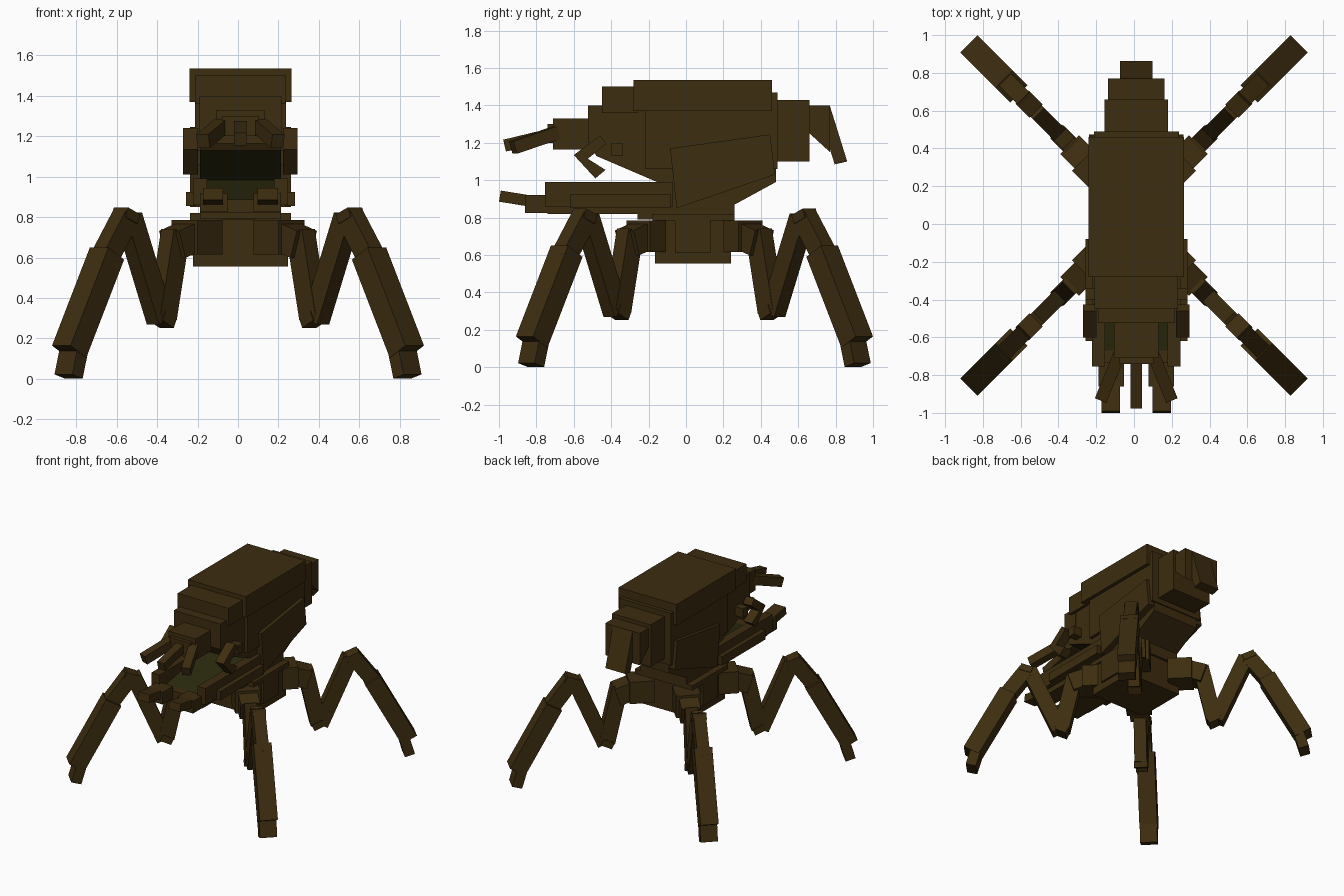
import bpy
import bmesh
from mathutils import Vector, Matrix

if "Cube" in bpy.data.objects:
    bpy.data.objects.remove(bpy.data.objects["Cube"], do_unlink=True)

CX = 0.012  # centre line of the body


def material(name, rgb):
    m = bpy.data.materials.new(name)
    m.use_nodes = True
    m.diffuse_color = (*rgb, 1)
    m.node_tree.nodes["Principled BSDF"].inputs["Base Color"].default_value = (*rgb, 1)
    return m


brown = material("dark brown shell", (0.047, 0.026, 0.005))
green = material("dark green mouth", (0.023, 0.024, 0.004))


def finish(name, bm, mat=brown):
    bmesh.ops.recalc_face_normals(bm, faces=bm.faces)
    mesh = bpy.data.meshes.new(name)
    bm.to_mesh(mesh)
    bm.free()
    mesh.materials.append(mat)
    ob = bpy.data.objects.new(name, mesh)
    bpy.context.collection.objects.link(ob)
    return ob


def box(name, x, y, z):
    """Axis-aligned box from three (low, high) ranges."""
    bm = bmesh.new()
    size = [b - a for a, b in (x, y, z)]
    mid = [(a + b) / 2 for a, b in (x, y, z)]
    bmesh.ops.create_cube(bm, size=1, matrix=Matrix.Translation(mid) @ Matrix.Diagonal((*size, 1)))
    return finish(name, bm)


def mid_box(name, half, y, z):
    return box(name, (CX - half, CX + half), y, z)


def side_boxes(name, inner, outer, y, z):
    for side, s in (("left", 1), ("right", -1)):
        box(f"{side}_{name}", sorted((CX + s * inner, CX + s * outer)), y, z)


def bar(name, start, end, thick, width):
    """Box running between two points, its width kept level."""
    a, b = Vector(start), Vector(end)
    along = (b - a).normalized()
    level = along.cross(Vector((0, 0, 1))).normalized()
    up = level.cross(along)
    rot = Matrix((level, along, up)).transposed().to_4x4()
    bm = bmesh.new()
    bmesh.ops.create_cube(bm, size=1, matrix=Matrix.Translation((a + b) / 2) @ rot
                          @ Matrix.Diagonal((width, (b - a).length, thick, 1)))
    return finish(name, bm)


def prism(name, profile, x0, x1, mat=brown):
    """Side profile in (y, z) extruded across x."""
    bm = bmesh.new()
    face = bm.faces.new([bm.verts.new((x0, y, z)) for y, z in profile])
    new = bmesh.ops.extrude_face_region(bm, geom=[face])["geom"]
    bmesh.ops.translate(bm, vec=(x1 - x0, 0, 0),
                        verts=[v for v in new if isinstance(v, bmesh.types.BMVert)])
    return finish(name, bm, mat)


# Main body, with the roof of the mouth painted on its forward underside
torso = prism("torso", [(-.52, 1.37), (.485, 1.44), (.48, .99), (.26, .87), (.2, .8),
                        (-.18, .8), (-.13, .98), (-.48, 1.13), (-.52, 1.2)],
              CX - .2, CX + .2)
torso.data.materials.append(green)
for p in torso.data.polygons:
    if p.normal.z < -.6 and p.normal.y < -.2:
        p.material_index = 1

mid_box("back_shell", .252, (-.28, .46), (1.37, 1.535))
mid_box("flank_band", .225, (-.22, .49), (1.06, 1.47))
mid_box("brow_shell", .222, (-.45, -.26), (1.36, 1.5))
mid_box("forehead", .202, (-.525, -.4), (1.2, 1.4))
mid_box("snout", .118, (-.71, -.5), (1.165, 1.33))
mid_box("snout_tip", .09, (-.74, -.7), (1.2, 1.3))

# Upper fangs
bar("middle_fang", (CX, -.7, 1.25), (CX, -.97, 1.185), .065, .062)
for side, s in (("left", 1), ("right", -1)):
    bar(f"{side}_fang", (CX + s * .09, -.69, 1.255), (CX + s * .185, -.925, 1.175), .07, .065)

# Tilted flank plates and hooked cheek spurs
for side, s in (("left", 1), ("right", -1)):
    prism(f"{side}_flank_plate", [(-.085, 1.17), (.45, 1.245), (.475, 1.03), (-.05, .85)],
          CX + s * .19, CX + s * .25)
    prism(f"{side}_cheek_spur", [(-.6, 1.135), (-.46, 1.24), (-.425, 1.195), (-.525, 1.115),
                                 (-.43, 1.055), (-.485, 1.01)],
          CX + s * .21, CX + s * .283)
side_boxes("cheek_mount", .19, .27, (-.4, -.34), (1.13, 1.2))

# Lower jaw
mid_box("jaw_floor", .2, (-.74, -.05), (.82, .888))
prism("mouth_floor", [(-.67, .888), (-.1, .99), (-.1, .87), (-.67, .87)],
      CX - .17, CX + .17, green)
side_boxes("jaw_rail", .165, .235, (-.755, -.07), (.86, .99))
side_boxes("jaw_guard", .22, .27, (-.62, -.08), (.855, .925))
side_boxes("tusk_base", .065, .2, (-.86, -.73), (.825, .92))
for side, s in (("left", 1), ("right", -1)):
    x = CX + s * .135
    bar(f"{side}_tusk", (x, -.84, .89), (x, -.995, .915), .06, .1)

# Tail
mid_box("tail_base", .168, (.48, .66), (1.1, 1.43))
prism("tail_middle", [(.65, 1.4), (.77, 1.4), (.77, 1.15), (.65, 1.26)],
      CX - .15, CX + .15)
prism("stinger", [(.74, 1.395), (.77, 1.395), (.862, 1.1), (.795, 1.085), (.74, 1.26)],
      CX - .085, CX + .085)

# Hips
mid_box("hip_block", .235, (-.165, .24), (.555, .79))
mid_box("hip_collar", .25, (-.18, .26), (.785, .82))
mid_box("hip_side_plates", .25, (-.06, .13), (.61, .79))
mid_box("neck", .2, (-.26, .26), (.79, .87))

# Leg parts: name, start and end as (outward, height), thickness, width
LEG = [
    ("hip_joint", (.14, .7), (.265, .7), .17, .18),
    ("hip_cap", (.25, .7), (.325, .665), .14, .14),
    ("thigh", (.308, .73), (.375, .3), .115, .09),
    ("lower_knee", (.345, .275), (.4, .312), .05, .1),
    ("upper_shin", (.385, .29), (.54, .8), .11, .085),
    ("top_knee", (.525, .79), (.585, .825), .05, .1),
    ("forearm", (.555, .8), (.675, .57), .11, .09),
    ("lower_leg", (.648, .62), (.835, .135), .125, .13),
    ("foot", (.808, .16), (.838, .012), .075, .125),
]
for end, t in (("back", 1), ("front", -1)):
    for side, s in (("left", 1), ("right", -1)):
        oy = .045 + t * .035
        for name, (r0, z0), (r1, z1), thick, width in LEG:
            bar(f"{end}_{side}_{name}", (s * r0, oy + t * r0, z0),
                (s * r1, oy + t * r1, z1), thick, width)
